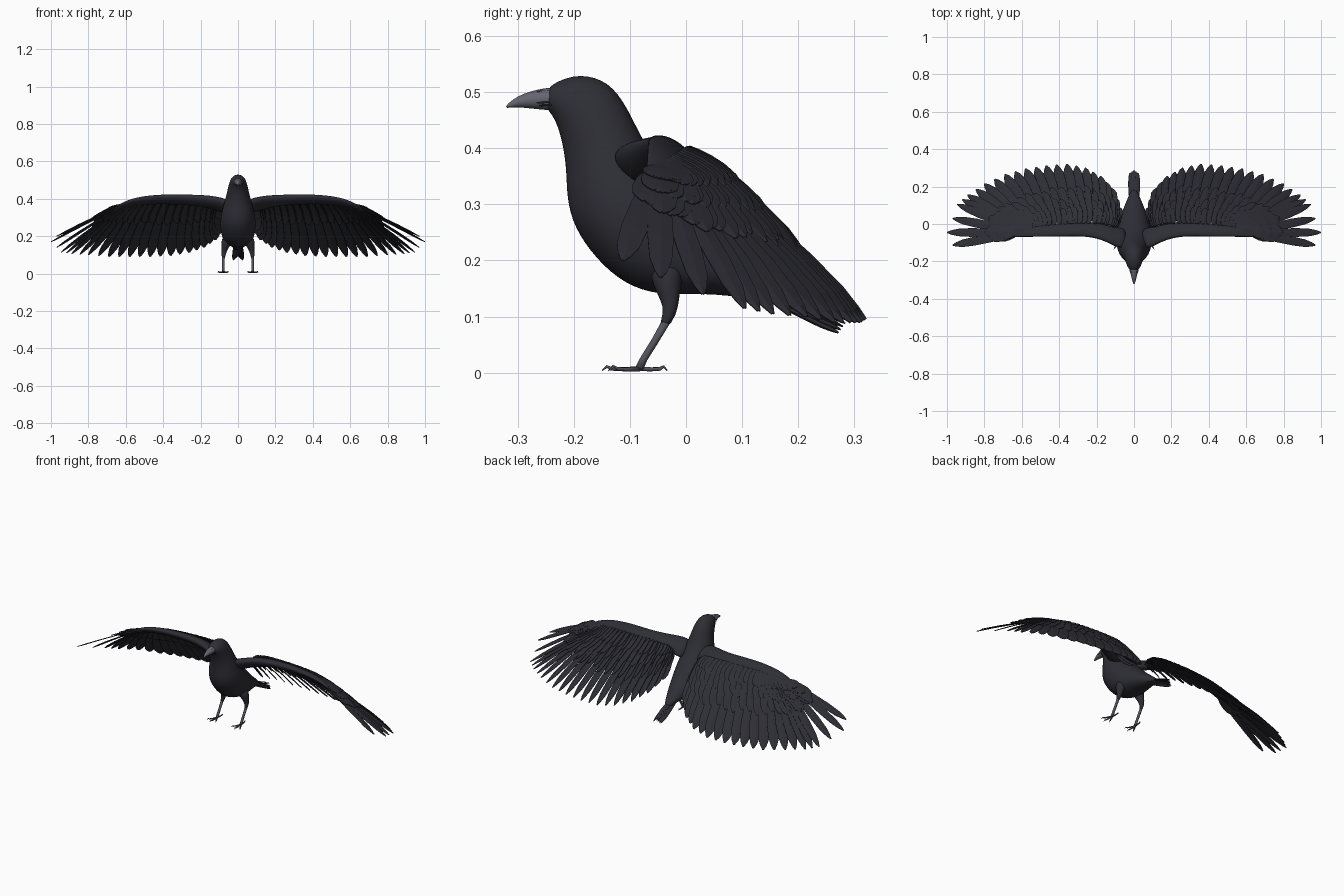
import bpy, bmesh, math
from mathutils import Vector as V

cube = bpy.data.objects.get("Cube")
if cube:
    bpy.data.objects.remove(cube, do_unlink=True)


def material(name, rgb):
    m = bpy.data.materials.new(name)
    m.use_nodes = True
    m.diffuse_color = (*rgb, 1)
    bsdf = m.node_tree.nodes["Principled BSDF"]
    bsdf.inputs["Base Color"].default_value = (*rgb, 1)
    bsdf.inputs["Roughness"].default_value = 0.7
    return m


PLUMAGE = material("black plumage", (0.027, 0.027, 0.036))
BEAK = material("grey beak", (0.13, 0.13, 0.165))
LEG = material("dark grey leg", (0.09, 0.09, 0.11))


def finish(name, bm, mat, smooth=True, mirror=False, subsurf=0, thick=0):
    bmesh.ops.recalc_face_normals(bm, faces=bm.faces)
    me = bpy.data.meshes.new(name)
    bm.to_mesh(me)
    bm.free()
    me.materials.append(mat)
    if smooth:
        me.shade_smooth()
    ob = bpy.data.objects.new(name, me)
    bpy.context.collection.objects.link(ob)
    if thick:
        ob.modifiers.new("Thickness", "SOLIDIFY").thickness = thick
    if mirror:
        ob.modifiers.new("Mirror", "MIRROR").use_mirror_merge = False
    if subsurf:
        mod = ob.modifiers.new("Smooth", "SUBSURF")
        mod.levels = mod.render_levels = subsurf


def loft(bm, sections, n=14):
    """Skin elliptical sections given as (centre, axis a, axis b)."""
    rings = []
    for c, a, b in sections:
        angles = [math.tau * k / n for k in range(n)]
        rings.append([bm.verts.new(c + a * math.cos(t) + b * math.sin(t)) for t in angles])
    for r, s in zip(rings, rings[1:]):
        for k in range(n):
            j = (k + 1) % n
            bm.faces.new((r[k], r[j], s[j], s[k]))
    bm.faces.new(rings[0])
    bm.faces.new(rings[-1])


def profile(rows):
    """Sections from (lower y, lower z, upper y, upper z, half width)."""
    out = []
    for y1, z1, y2, z2, w in rows:
        p, q = V((0, y1, z1)), V((0, y2, z2))
        out.append(((p + q) / 2, (q - p) / 2, V((w, 0, 0))))
    return out


def tube(bm, rows, n=8):
    """Round limb through (x, y, z, radius) points."""
    pts = [V(r[:3]) for r in rows]
    out = []
    for i, p in enumerate(pts):
        d = (pts[min(i + 1, len(pts) - 1)] - pts[max(i - 1, 0)]).normalized()
        a = d.cross(V((0.3, 0.9, 0.2))).normalized()
        out.append((p, a * rows[i][3], d.cross(a) * rows[i][3]))
    loft(bm, out, n)


VANE = ((0, 0.3), (0.15, 0.6), (0.4, 0.9), (0.65, 1), (0.84, 0.85), (0.94, 0.5), (1, 0.12))


def feather(bm, root, tip, width, up, arch=0.0, roll=-0.14):
    d = (tip - root).normalized()
    side = d.cross(up).normalized()
    n = side.cross(d)
    edge = side * math.cos(roll) + n * math.sin(roll)
    last = None
    for t, w in VANE:
        c = root.lerp(tip, t) + n * math.sin(math.pi * t) * arch * (tip - root).length
        row = [bm.verts.new(c + edge * w * width * s + n * (0.08 * width * (s == 0)))
               for s in (-1, 0, 1)]
        if last:
            for k in (0, 1):
                bm.faces.new((last[k], last[k + 1], row[k + 1], row[k]))
        last = row


def sample(rows, t):
    i = min(int(t), len(rows) - 2)
    return V(rows[i]).lerp(V(rows[i + 1]), t - i)


# Head and body in one smooth form
bm = bmesh.new()
loft(bm, profile([
    (-.249, .470, -.247, .506, .019), (-.240, .461, -.234, .518, .031),
    (-.229, .440, -.190, .535, .043), (-.219, .400, -.136, .521, .053),
    (-.214, .355, -.103, .474, .063), (-.214, .310, -.078, .419, .078),
    (-.202, .258, -.040, .362, .093), (-.163, .202, .000, .318, .098),
    (-.113, .157, .045, .272, .092), (-.050, .136, .090, .226, .077),
    (.030, .142, .132, .190, .056), (.120, .132, .172, .156, .028),
    (.165, .120, .190, .135, .016)]), 16)
finish("body", bm, PLUMAGE, subsurf=2)

# Beak
bm = bmesh.new()
loft(bm, profile([
    (-.225, .466, -.225, .510, .024), (-.245, .467, -.245, .509, .023),
    (-.267, .469, -.267, .505, .019), (-.290, .472, -.290, .498, .013),
    (-.308, .473, -.308, .488, .008), (-.322, .471, -.321, .476, .003)]), 12)
finish("beak", bm, BEAK, subsurf=1)

# Bristles over the beak base
bm = bmesh.new()
for k in range(6):
    z = .478 + k * .005
    x = .025 - k * .002
    feather(bm, V((x, -.236, z)), V((x - .004, -.262 - .004 * (k % 2), z - .002)),
            .0015, V((1, 0, .4)))
finish("beak_bristles", bm, PLUMAGE, mirror=True, thick=.001)

# Arm along the leading edge of each wing: x, y, z, half chord, half thickness
bm = bmesh.new()
slope = V((0, .86, -.5))
rise = V((0, .5, .86))
arm = []
for x, y, z, c, h in [
        (.04, -.075, .352, .065, .030), (.09, -.075, .368, .062, .030),
        (.15, -.045, .384, .054, .027), (.25, -.025, .394, .044, .023),
        (.40, -.032, .399, .041, .020), (.52, -.036, .390, .038, .017),
        (.60, -.042, .373, .031, .013), (.68, -.058, .336, .016, .006)]:
    arm.append((V((x, y, z)), slope * c, rise * h))
loft(bm, arm, 12)
finish("wing_arms", bm, PLUMAGE, mirror=True, subsurf=2)

# Flight feather fan from body to wing tip: roots on the arm and tips
ROOTS = [(.10, -.02, .36), (.12, -.01, .38), (.17, 0, .388), (.24, 0, .39), (.31, 0, .39),
         (.39, -.005, .39), (.46, -.01, .387), (.52, -.02, .38), (.56, -.03, .375),
         (.585, -.035, .37), (.60, -.04, .367), (.61, -.045, .365), (.62, -.05, .363),
         (.63, -.055, .36)]
TIPS = [(.09, .09, .23), (.12, .19, .18), (.18, .255, .14), (.26, .30, .112), (.36, .32, .095),
        (.47, .312, .09), (.58, .295, .09), (.69, .265, .09), (.80, .215, .10),
        (.89, .155, .105), (.945, .105, .115), (.97, .03, .14), (1, -.045, .17),
        (.97, -.113, .20)]
UP = V((.25, .35, .9))
OUTER = len(TIPS) - 1

bm = bmesh.new()
for t in [k / 2 for k in range(21)] + [11, 12, 13]:
    width = .036 if t < 7 else max(.024, .036 - .004 * (t - 7))
    feather(bm, sample(ROOTS, t), sample(TIPS, t), width, UP, .012)
finish("flight_feathers", bm, PLUMAGE, False, mirror=True, thick=.002)

# Covert rows: reach, lift at root, lift at tip, width, spacing
for name, reach, base, lift, width, step in [
        ("greater_coverts", .70, .006, .020, .030, .5),
        ("median_coverts", .48, .012, .029, .027, .42),
        ("lesser_coverts", .30, .016, .034, .023, .36),
        ("under_coverts", .48, -.008, -.004, .028, .5)]:
    bm = bmesh.new()
    t = 0
    while t <= OUTER:
        root, tip = sample(ROOTS, t), sample(TIPS, t)
        fade = 1 - .4 * t / OUTER
        f = reach * fade * (1 + .05 * math.sin(t * 9))
        feather(bm, root + UP * base * fade, root.lerp(tip, f) + UP * lift * fade,
                width, UP, .02)
        t += step
    finish(name, bm, PLUMAGE, False, mirror=True, thick=.002)

# Tail
bm = bmesh.new()
for k in range(-4, 5):
    drop = abs(k) * .004
    feather(bm, V((k * .0045, .09, .178 - drop)),
            V((k * .006, .288 - drop, .094 - drop * 1.4)), .011,
            V((k * .18, .4, .9)), .01, .1)
finish("tail", bm, PLUMAGE, False, thick=.002)

# Feathered thighs
bm = bmesh.new()
tube(bm, [(.052, -.035, .190, .034), (.065, -.034, .160, .027), (.073, -.028, .130, .017),
          (.077, -.028, .105, .012), (.078, -.042, .080, .008)], 12)
finish("thighs", bm, PLUMAGE, mirror=True, subsurf=1)

# Shanks, toes and claws
bm = bmesh.new()
tube(bm, [(.078, -.036, .090, .008), (.078, -.055, .057, .007), (.078, -.075, .025, .007),
          (.078, -.083, .008, .008)])
for dx, dy in [(-.024, -.048), (.002, -.058), (.026, -.046), (-.004, .043)]:
    x, y = .078, -.083
    tube(bm, [(x, y, .007, .005), (x + dx * .5, y + dy * .5, .006, .004),
              (x + dx * .85, y + dy * .85, .007, .0035), (x + dx, y + dy, .011, .0025),
              (x + dx * 1.15, y + dy * 1.15, .004, .001)], 6)
finish("legs_and_feet", bm, LEG, mirror=True)
